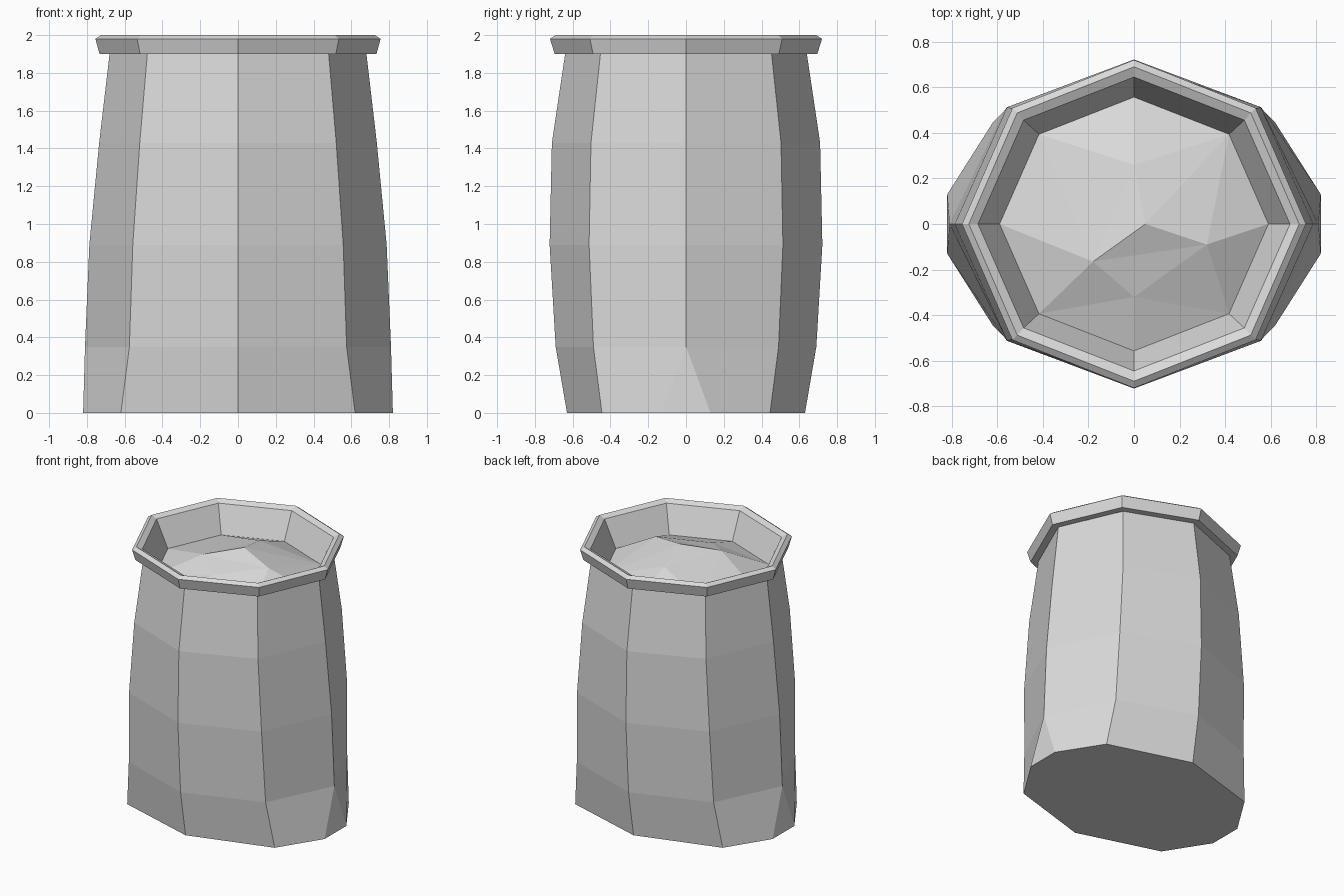
import bpy
import bmesh

cube = bpy.data.objects.get("Cube")
if cube:
    bpy.data.objects.remove(cube, do_unlink=True)

# One plain grey for the whole sack
grey = bpy.data.materials.new("light_grey")
grey.use_nodes = True
colour = (0.7, 0.7, 0.7, 1)
grey.diffuse_color = colour
bsdf = next(n for n in grey.node_tree.nodes if n.type == "BSDF_PRINCIPLED")
bsdf.inputs["Base Color"].default_value = colour


def finish(name, bm):
    mesh = bpy.data.meshes.new(name)
    bm.to_mesh(mesh)
    bm.free()
    mesh.materials.append(grey)
    obj = bpy.data.objects.new(name, mesh)
    bpy.context.collection.objects.link(obj)
    return obj


def ring(rx, ry, dx, dy, z, w=0):
    """Octagon; w splits each side corner into two."""
    half = [(rx, w), (dx, dy), (0, ry), (-dx, dy), (-rx, w)]
    return [(x, y, z) for x, y in half] + [(-x, -y, z) for x, y in half]


def regular(rx, ry, z):
    return ring(rx, ry, rx * 0.707, ry * 0.707, z)


def loft(name, rings, cap=False):
    bm = bmesh.new()
    loops = [[bm.verts.new(p) for p in r] for r in rings]
    for a, b in zip(loops, loops[1:]):
        for i in range(len(a)):
            j = (i + 1) % len(a)
            bm.faces.new((a[i], a[j], b[j], b[i]))
    if cap:
        bm.faces.new(loops[0][::-1])
    bmesh.ops.remove_doubles(bm, verts=bm.verts[:], dist=0.0001)
    return finish(name, bm)


# Bulging cloth body with a flat base
loft("sack_body", [
    ring(0.82, 0.63, 0.62, 0.445, 0, 0.13),
    ring(0.81, 0.69, 0.575, 0.49, 0.35),
    ring(0.787, 0.722, 0.557, 0.513, 0.89),
    ring(0.735, 0.71, 0.52, 0.503, 1.43),
    ring(0.68, 0.64, 0.48, 0.453, 1.9),
], cap=True)

# Rolled rim, continuing down the inner wall
loft("rolled_rim", [
    regular(0.68, 0.64, 1.9),
    regular(0.733, 0.695, 1.9),
    regular(0.755, 0.72, 1.98),
    regular(0.725, 0.69, 2.0),
    regular(0.685, 0.645, 1.98),
    regular(0.59, 0.557, 1.78),
])

# Uneven heap filling the sack
bm = bmesh.new()
edge = [bm.verts.new(p) for p in regular(0.59, 0.557, 1.78)]
# Merge the doubled side corners into eight rim points
e0, e45, e90, e135, e180, e225, e270, e315 = edge[:5] + edge[6:9]
bmesh.ops.delete(bm, geom=[edge[5], edge[9]], context="VERTS")
top, back, left, right, front = [bm.verts.new(p) for p in (
    (0.05, 0, 1.96), (0, 0.26, 1.9), (-0.18, -0.165, 1.91),
    (0.32, -0.09, 1.91), (0, -0.32, 1.86))]
fans = [
    (back, [e45, e90, e135, left, top]),
    (top, [back, left, right, e45, back]),
    (left, [e135, e180, e225, front, right]),
    (right, [front, e315, e0, e45]),
    (front, [left, e225, e270, e315]),
]
done = set()
for hub, spokes in fans:
    for a, b in zip(spokes, spokes[1:]):
        key = frozenset((hub, a, b))
        if key not in done:
            done.add(key)
            face = bm.faces.new((hub, a, b))
            face.normal_update()
            if face.normal.z < 0:
                face.normal_flip()
finish("heap_contents", bm)
